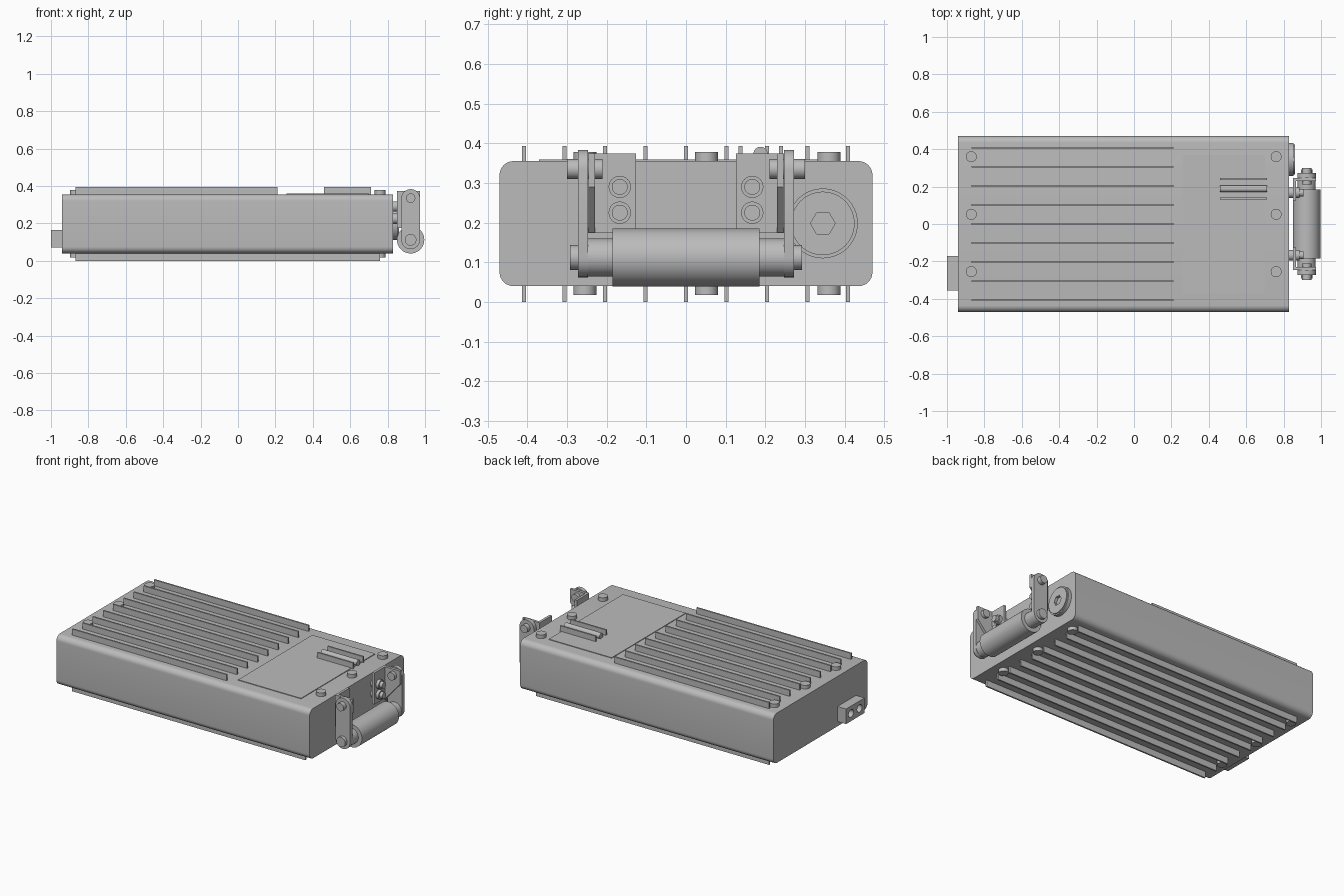
import bpy, bmesh, math
from mathutils import Matrix, Vector

if "Cube" in bpy.data.objects:
    bpy.data.objects.remove(bpy.data.objects["Cube"])

GREY = (0.5, 0.5, 0.5, 1)
grey = bpy.data.materials.new("Plain grey metal")
grey.use_nodes = True
grey.diffuse_color = GREY
grey.node_tree.nodes["Principled BSDF"].inputs["Base Color"].default_value = GREY


def finish(name, bm, smooth=False):
    bmesh.ops.recalc_face_normals(bm, faces=bm.faces)
    mesh = bpy.data.meshes.new(name)
    bm.to_mesh(mesh)
    bm.free()
    mesh.materials.append(grey)
    ob = bpy.data.objects.new(name, mesh)
    bpy.context.collection.objects.link(ob)
    if smooth:
        bpy.ops.object.select_all(action="DESELECT")
        ob.select_set(True)
        bpy.context.view_layer.objects.active = ob
        bpy.ops.object.shade_smooth_by_angle(angle=math.radians(35))
    return ob


def box(name, x, y, z, round_x=0):
    bm = bmesh.new()
    lo, hi = Vector((x[0], y[0], z[0])), Vector((x[1], y[1], z[1]))
    bmesh.ops.create_cube(bm, size=1, matrix=Matrix.Translation((lo + hi) / 2)
                          @ Matrix.Diagonal((*(hi - lo), 1)))
    if round_x:
        edges = [e for e in bm.edges
                 if abs(e.verts[0].co.x - e.verts[1].co.x) > 0.01]
        bmesh.ops.bevel(bm, geom=edges, offset=round_x, segments=8,
                        profile=0.5, affect="EDGES")
    return finish(name, bm, round_x > 0)


def rod(name, start, end, radius, sides=40):
    a, b = Vector(start), Vector(end)
    turn = (b - a).to_track_quat("Z", "Y").to_matrix().to_4x4()
    bm = bmesh.new()
    bmesh.ops.create_cone(bm, cap_ends=True, segments=sides, radius1=radius,
                          radius2=radius, depth=(b - a).length,
                          matrix=Matrix.Translation((a + b) / 2) @ turn)
    return finish(name, bm, sides > 8)


def slab(name, outline, y0, y1):
    """Extrude an x-z outline along y."""
    bm = bmesh.new()
    face = bm.faces.new([bm.verts.new((x, y0, z)) for x, z in outline])
    out = bmesh.ops.extrude_face_region(bm, geom=[face])["geom"]
    bmesh.ops.translate(bm, vec=(0, y1 - y0, 0),
                        verts=[v for v in out if isinstance(v, bmesh.types.BMVert)])
    return finish(name, bm, True)


def cut(ob, cutter):
    mod = ob.modifiers.new("Cut", "BOOLEAN")
    mod.operation, mod.solver, mod.object = "DIFFERENCE", "EXACT", cutter
    cutter.hide_render = True
    cutter.hide_set(True)


# Housing and cover plate
box("housing", (-0.94, 0.83), (-0.47, 0.47), (0.04, 0.355), 0.035)
box("cover_plate", (0.26, 0.70), (-0.37, 0.37), (0.35, 0.359))

# Cooling fins above and below
for i in range(9):
    y = (i - 4) * 0.102
    box("top_fin", (-0.87, 0.21), (y - 0.005, y + 0.005), (0.35, 0.393))
    box("bottom_fin", (-0.87, 0.76), (y - 0.005, y + 0.005), (0, 0.05))

# Short guard fins with a rod between them
for y in (0.137, 0.24):
    box("guard_fin", (0.46, 0.71), (y - 0.005, y + 0.005), (0.35, 0.393))
rod("guarded_rod", (0.46, 0.188, 0.373), (0.71, 0.188, 0.373), 0.018)

# Cover screws on both faces
for x in (-0.87, 0.76):
    for y in (-0.255, 0.052, 0.36):
        rod("top_screw", (x, y, 0.34), (x, y, 0.378), 0.029)
        rod("bottom_screw", (x, y, 0.018), (x, y, 0.05), 0.029)

# Socket block with two holes
block = box("socket_block", (-1, -0.935), (-0.355, -0.17), (0.07, 0.165))
for y in (-0.305, -0.22):
    cut(block, rod("socket_cutter", (-1.05, y, 0.118), (-0.96, y, 0.118), 0.024))

# Round plug with a raised centre and hexagonal socket
plug = rod("round_plug", (0.82, 0.345, 0.198), (0.853, 0.345, 0.198), 0.088, 64)
plug_face = rod("plug_face", (0.825, 0.345, 0.198), (0.86, 0.345, 0.198), 0.08, 64)
hexagon = rod("hexagon_cutter", (0.842, 0.345, 0.198), (0.9, 0.345, 0.198), 0.031, 6)
hexagon.data.transform(Matrix.Translation((0, 0.345, 0.198))
                       @ Matrix.Rotation(math.radians(30), 4, "X")
                       @ Matrix.Translation((0, -0.345, -0.198)))
cut(plug, hexagon)
cut(plug_face, hexagon)

# Carrying handle: grip, swing arms, brackets and pins
GX, GZ, PZ = 0.923, 0.112, 0.335
rod("handle_grip", (GX, -0.185, GZ), (GX, 0.185, GZ), 0.073, 64)
ARM = 0.05
arm_outline = [(GX + ARM * math.cos(t), GZ + ARM * math.sin(t))
               for t in [math.pi * (1 + k / 16) for k in range(17)]]
arm_outline += [(GX + ARM * math.cos(t), PZ - 0.002 + ARM * math.sin(t))
                for t in [math.pi * k / 16 for k in range(17)]]
ear_outline = [(0.85, 0.175), (0.87, 0.175), (0.972, 0.29), (0.972, 0.374), (0.85, 0.374)]
for s in (-1, 1):
    box("bracket_plate", (0.85, 0.866), sorted((s * 0.126, s * 0.247)), (0.174, 0.374))
    slab("bracket_ear", ear_outline, s * 0.23, s * 0.246)
    slab("swing_arm", arm_outline, s * 0.247, s * 0.272)
    rod("arm_boss", (GX, s * 0.18, GZ), (GX, s * 0.25, GZ), 0.048)
    rod("upper_pin", (GX, s * 0.21, PZ), (GX, s * 0.30, PZ), 0.025)
    rod("lower_pin", (GX, s * 0.26, GZ), (GX, s * 0.292, GZ), 0.031)
    for z in (0.225, 0.29):
        rod("bracket_screw", (0.82, s * 0.167, z), (0.885, s * 0.167, z), 0.028)
        rod("screw_tip", (0.82, s * 0.167, z), (0.905, s * 0.167, z), 0.02)
